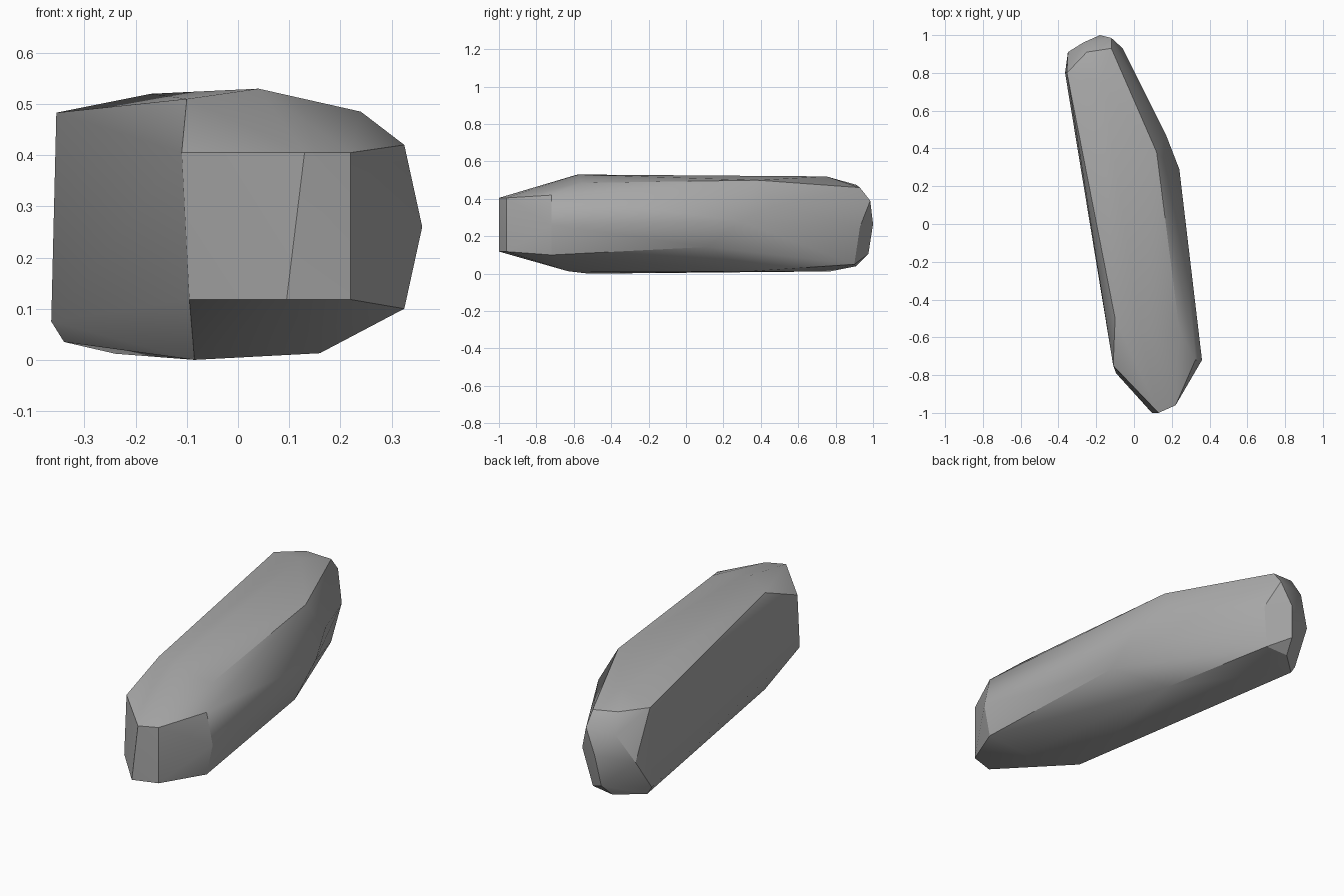
import bpy
import bmesh
import math

# Remove the default object
default_cube = bpy.data.objects.get("Cube")
if default_cube:
    bpy.data.objects.remove(default_cube, do_unlink=True)


def make_material(name, colour):
    material = bpy.data.materials.new(name)
    material.use_nodes = True
    material.diffuse_color = colour
    material.node_tree.nodes["Principled BSDF"].inputs["Base Color"].default_value = colour
    return material


def hull_object(name, corner_groups, material):
    """Wrap a tight convex skin around groups of corner points."""
    bm = bmesh.new()
    for group in corner_groups:
        for corner in group:
            bm.verts.new(corner)
    result = bmesh.ops.convex_hull(bm, input=bm.verts[:])
    unused = {item for item in result["geom_interior"] + result["geom_unused"]
              if isinstance(item, bmesh.types.BMVert)}
    bmesh.ops.delete(bm, geom=list(unused), context="VERTS")
    bmesh.ops.recalc_face_normals(bm, faces=bm.faces[:])
    mesh = bpy.data.meshes.new(name)
    bm.to_mesh(mesh)
    bm.free()
    mesh.materials.append(material)
    obj = bpy.data.objects.new(name, mesh)
    bpy.context.collection.objects.link(obj)
    return obj


# Blunt front end: upper and lower rim of the upright facets
front_end = [(x, y, z) for z, rim in (
    (0.405, ((-0.11, -0.75), (0.13, -1), (0.22, -0.96))),
    (0.118, ((-0.095, -0.79), (0.07, -0.97), (0.095, -1), (0.22, -0.96))),
) for x, y in rim]

# Shoulder bulging behind the front end
shoulder = [(x, -0.72, z) for x, z in ((0.325, 0.42), (0.36, 0.26), (0.325, 0.1))]

# Upper surface
crown = [(0.04, -0.58, 0.53), (0.24, -0.56, 0.485), (-0.1, -0.5, 0.51),
         (0.12, 0.38, 0.5), (-0.17, 0.75, 0.52), (-0.355, 0.8, 0.483)]

# Bent long flank
flank = [(0.24, 0.12, 0.143), (0.24, 0.29, 0.28), (0.17, 0.47, 0.36)]

# Underside
base = [(-0.085, -0.52, 0), (0.16, -0.63, 0.013), (0.06, 0.33, 0.012),
        (-0.24, 0.77, 0.012), (-0.34, 0.8, 0.035), (-0.365, 0.8, 0.075)]

# Chipped back end
back_end = [(-0.18, 1, 0.265), (-0.12, 0.985, 0.39), (-0.06, 0.93, 0.25),
            (-0.12, 0.93, 0.46), (-0.27, 0.96, 0.38), (-0.35, 0.91, 0.24),
            (-0.25, 0.91, 0.475), (-0.2, 0.975, 0.105), (-0.1, 0.9, 0.05),
            (-0.22, 0.91, 0.04)]

stone_grey = make_material("stone grey", (0.4, 0.4, 0.4, 1))
stone = hull_object("long_stone",
                    [front_end, shoulder, crown, flank, base, back_end], stone_grey)

# Soft facets with crisp edges where the planes meet sharply
bpy.ops.object.select_all(action="DESELECT")
stone.select_set(True)
bpy.context.view_layer.objects.active = stone
bpy.ops.object.shade_smooth_by_angle(angle=math.radians(30))
